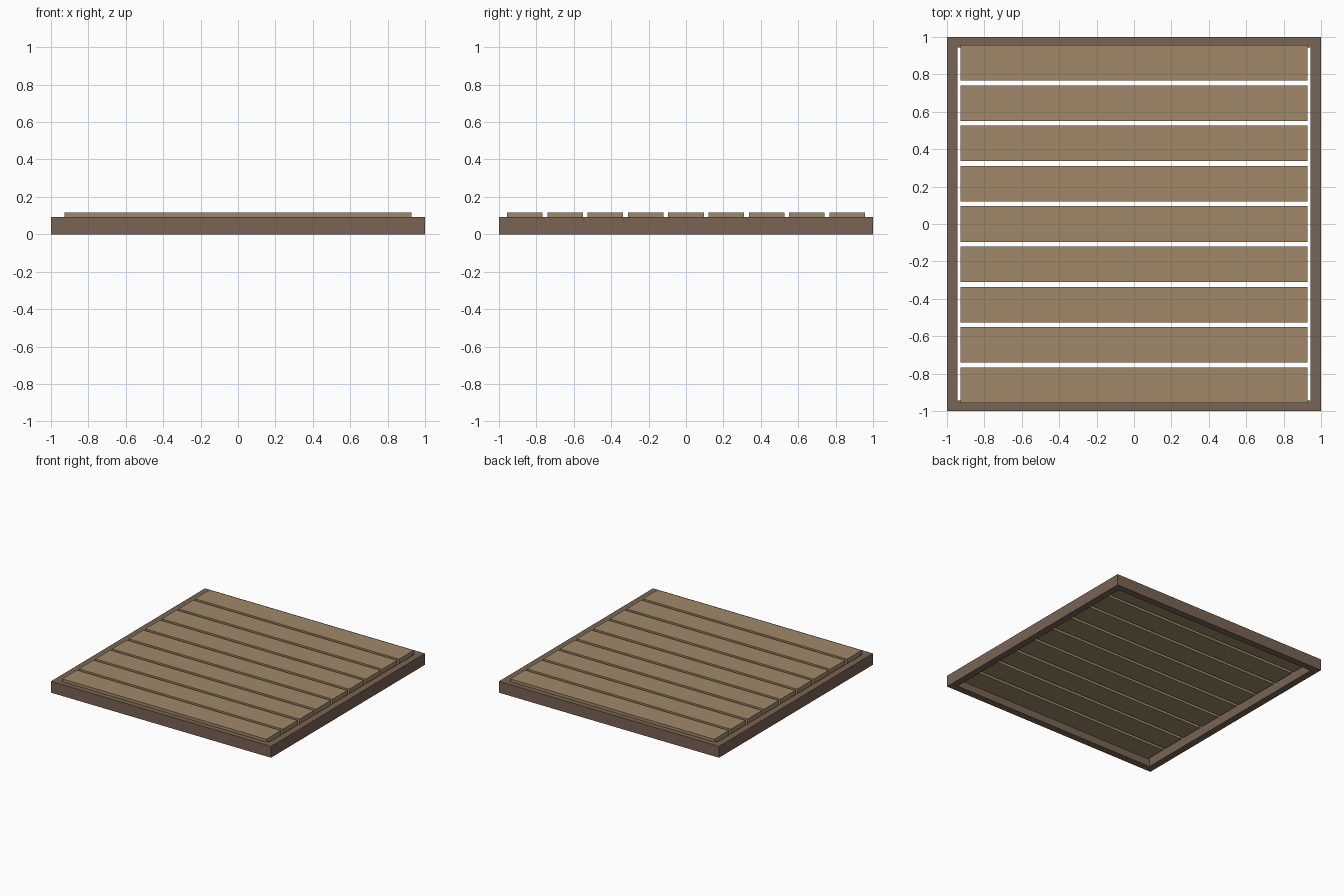
import bpy
import bmesh

default = bpy.data.objects.get("Cube")
if default:
    bpy.data.objects.remove(default, do_unlink=True)

FRAME_TOP, FRAME_RIM = 0.093, 0.08
PLANK_BOTTOM, PLANK_TOP = 0.06, 0.116
PLANK_COUNT, PLANK_PITCH = 9, 0.2155
PLANK_LENGTH, PLANK_WIDTH = 1.854, 0.19


def make_material(name, color):
    mat = bpy.data.materials.new(name)
    mat.use_nodes = True
    mat.diffuse_color = color
    mat.node_tree.nodes["Principled BSDF"].inputs["Base Color"].default_value = color
    return mat


def make_object(name, bm, mat):
    bmesh.ops.recalc_face_normals(bm, faces=bm.faces)
    mesh = bpy.data.meshes.new(name)
    bm.to_mesh(mesh)
    bm.free()
    mesh.materials.append(mat)
    obj = bpy.data.objects.new(name, mesh)
    bpy.context.collection.objects.link(obj)
    return obj


dark_wood = make_material("dark wood", (0.19, 0.127, 0.089, 1))
light_wood = make_material("light wood", (0.352, 0.25, 0.141, 1))

# Square frame: inset a plane, remove the middle, raise the ring
bm = bmesh.new()
bmesh.ops.create_grid(bm, x_segments=1, y_segments=1, size=1)
middle = bm.faces[:]
bmesh.ops.inset_region(bm, faces=middle, thickness=FRAME_RIM, use_boundary=True)
bmesh.ops.delete(bm, geom=middle, context='FACES')
raised = bmesh.ops.extrude_face_region(bm, geom=bm.faces[:], use_keep_orig=True)
bmesh.ops.translate(bm, vec=(0, 0, FRAME_TOP),
                    verts=[v for v in raised["geom"] if isinstance(v, bmesh.types.BMVert)])
make_object("frame", bm, dark_wood)

# Row of planks let into the frame
for i in range(PLANK_COUNT):
    y = (i - (PLANK_COUNT - 1) / 2) * PLANK_PITCH
    bm = bmesh.new()
    bmesh.ops.create_cube(bm, size=1)
    bmesh.ops.scale(bm, verts=bm.verts, vec=(PLANK_LENGTH, PLANK_WIDTH, PLANK_TOP - PLANK_BOTTOM))
    plank = make_object(f"plank_{i + 1}", bm, light_wood)
    plank.location = (0, y, (PLANK_TOP + PLANK_BOTTOM) / 2)
